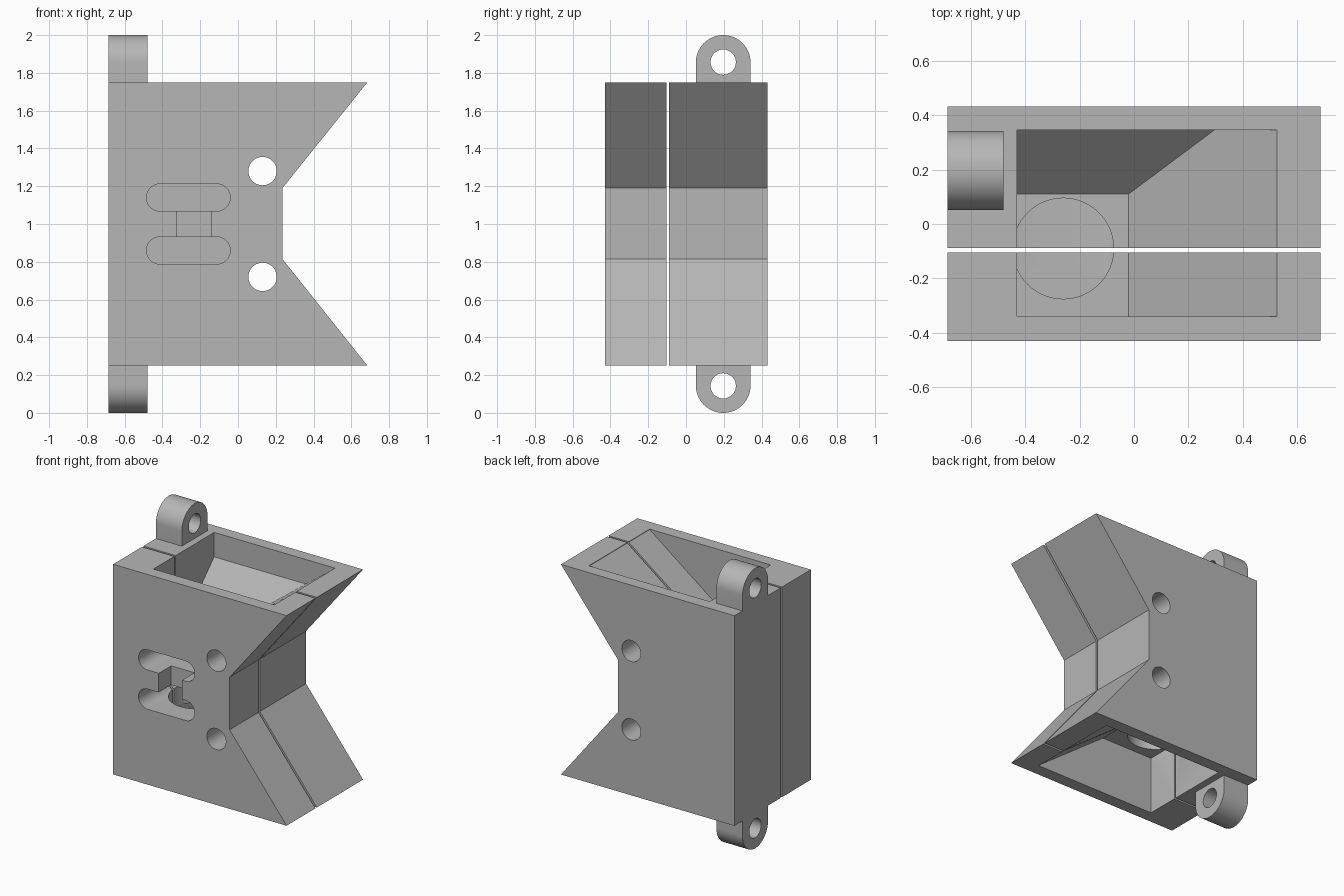
import bpy, bmesh, math
from mathutils import Vector

default = bpy.data.objects.get("Cube")
if default:
    bpy.data.objects.remove(default, do_unlink=True)

GREY = (0.47, 0.47, 0.47, 1)
mat = bpy.data.materials.new("plain grey")
mat.use_nodes = True
mat.diffuse_color = GREY
mat.node_tree.nodes["Principled BSDF"].inputs["Base Color"].default_value = GREY


def finish(name, bm):
    bmesh.ops.recalc_face_normals(bm, faces=bm.faces)
    mesh = bpy.data.meshes.new(name)
    bm.to_mesh(mesh)
    bm.free()
    mesh.materials.append(mat)
    ob = bpy.data.objects.new(name, mesh)
    bpy.context.collection.objects.link(ob)
    return ob


def prism(name, pts, axis, a, b):
    """Extrude a flat outline along an axis from a to b."""
    place = {"x": lambda u, v, t: (t, u, v),
             "y": lambda u, v, t: (u, t, v),
             "z": lambda u, v, t: (u, v, t)}[axis]
    bm = bmesh.new()
    rings = [[bm.verts.new(place(u, v, t)) for u, v in pts] for t in (a, b)]
    for ring in rings:
        bm.faces.new(ring)
    n = len(pts)
    for i in range(n):
        j = (i + 1) % n
        bm.faces.new((rings[0][i], rings[0][j], rings[1][j], rings[1][i]))
    return finish(name, bm)


def arc(cu, cv, r, start, end, n):
    angles = [math.radians(start + (end - start) * i / n) for i in range(n + 1)]
    return [(cu + r * math.cos(t), cv + r * math.sin(t)) for t in angles]


def circle(cu, cv, r):
    return arc(cu, cv, r, 0, 360, 64)[:-1]


def rect(u0, u1, v0, v1):
    return [(u0, v0), (u1, v0), (u1, v1), (u0, v1)]


def flip(z, side):
    return 1 + side * (z - 1)


def subtract(target, cutters):
    bpy.context.view_layer.objects.active = target
    for cutter in cutters:
        mod = target.modifiers.new("cut", "BOOLEAN")
        mod.operation = "DIFFERENCE"
        mod.solver = "EXACT"
        mod.object = cutter
        bpy.ops.object.modifier_apply(modifier=mod.name)


def smooth(ob):
    bpy.ops.object.select_all(action="DESELECT")
    ob.select_set(True)
    bpy.context.view_layer.objects.active = ob
    bpy.ops.object.shade_smooth_by_angle(angle=math.radians(30))


FLOOR = 1.34     # throat level of the upper hopper
SLOPE = 0.746    # rise of the hopper's long ramp


def hopper(side):
    """Box-shaped pocket with a ramp towards +x and a ramp towards the back."""
    bm = bmesh.new()
    bmesh.ops.create_cube(bm, size=1)
    low, high = Vector((-0.43, -0.34, FLOOR)), Vector((0.525, 0.345, 1.8))
    for v in bm.verts:
        v.co = Vector([low[i] if v.co[i] < 0 else high[i] for i in range(3)])
    for corner, normal in (((-0.02, 0, FLOOR), (SLOPE, 0, -1)),
                           ((0, 0.11, FLOOR), (0, 1, -1))):
        geom = bm.verts[:] + bm.edges[:] + bm.faces[:]
        cut = bmesh.ops.bisect_plane(bm, geom=geom, plane_co=corner, dist=1e-5,
                                     plane_no=normal, clear_outer=True)
        edges = [e for e in cut["geom_cut"] if isinstance(e, bmesh.types.BMEdge)]
        bmesh.ops.contextual_create(bm, geom=edges)
    for v in bm.verts:
        v.co.z = flip(v.co.z, side)
    return finish("hopper_cutter", bm)


# Body halves with the notch on the +x side
outline = [(-0.685, 0.25), (0.685, 0.25), (0.235, 0.815),
           (0.235, 1.19), (0.685, 1.75), (-0.685, 1.75)]
front_half = prism("front_half", outline, "y", -0.43, -0.104)
back_half = prism("back_half", outline, "y", -0.089, 0.432)

# Hoppers, feed holes, slots and bolt holes, mirrored top to bottom
cutters = []
for side in (1, -1):
    cutters.append(hopper(side))
    slot_z = flip(1.14, side)
    slot = arc(-0.113, slot_z, 0.072, -90, 90, 16) + arc(-0.413, slot_z, 0.072, 90, 270, 16)
    cutters.append(prism("slot_cutter", slot, "y", -0.5, 0.12))
    cutters.append(prism("feed_cutter", circle(-0.26, -0.09, 0.185), "z",
                         flip(1.15, side), flip(FLOOR + 0.004, side)))
    cutters.append(prism("bolt_cutter", circle(0.13, flip(1.28, side), 0.075), "y", -0.6, 0.6))

# Shallow channel linking the two slots
cutters.append(prism("channel_cutter", rect(-0.325, -0.14, 0.9, 1.1), "y", -0.5, -0.29))

for half in (front_half, back_half):
    subtract(half, cutters)
    smooth(half)

# Hinge lugs with pin holes
for side, name in ((1, "upper_lug"), (-1, "lower_lug")):
    dome = arc(0.197, 1.855, 0.145, 0, 180, 32)
    shape = [(0.342, 1.75)] + dome + [(0.052, 1.75)]
    lug = prism(name, [(u, flip(v, side)) for u, v in shape], "x", -0.685, -0.48)
    pin = prism("pin_cutter", circle(0.197, flip(1.857, side), 0.067), "x", -0.8, -0.4)
    subtract(lug, [pin])
    smooth(lug)
    cutters.append(pin)

for cutter in cutters:
    bpy.data.objects.remove(cutter, do_unlink=True)
